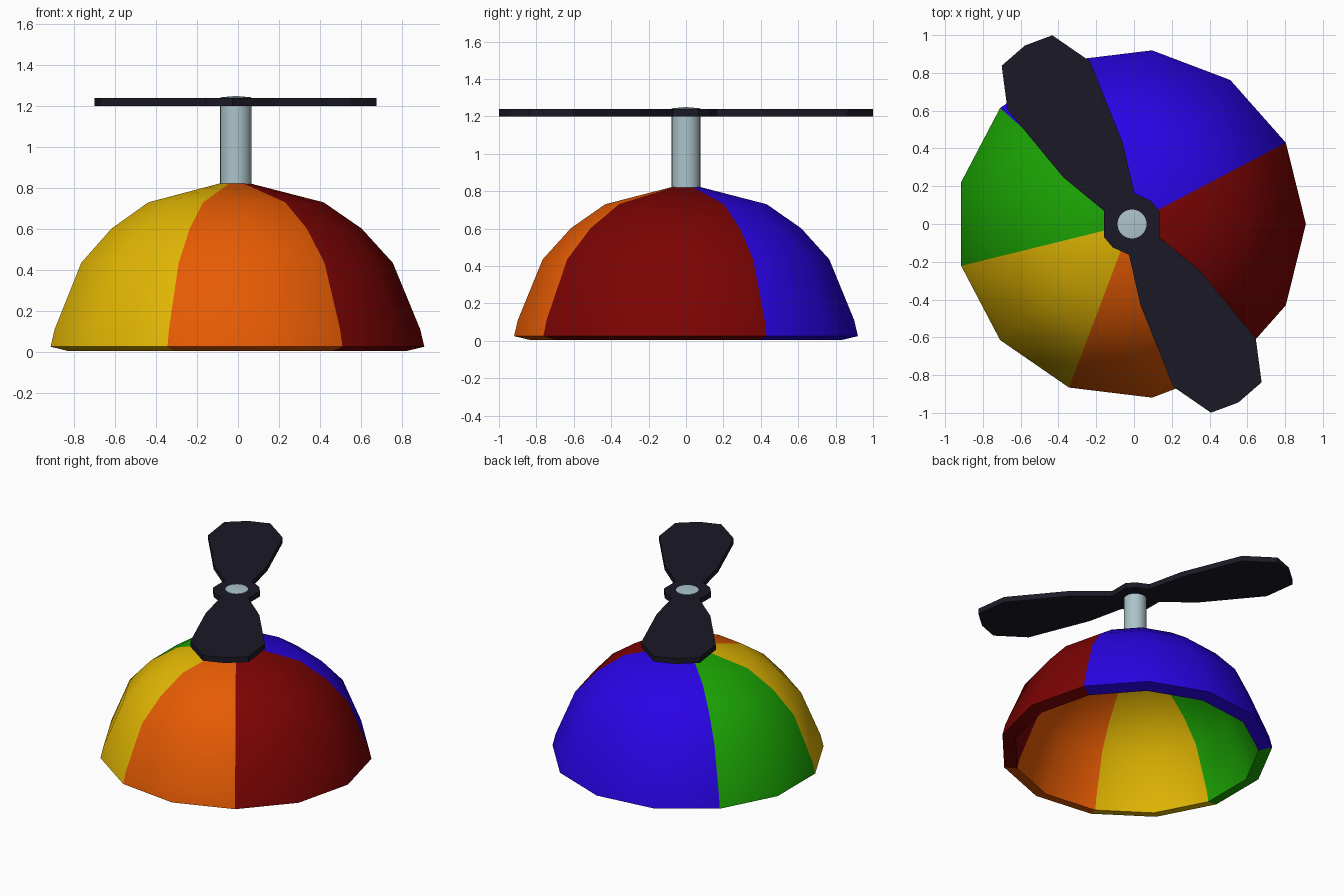
import bpy, bmesh, math

if "Cube" in bpy.data.objects:
    bpy.data.objects.remove(bpy.data.objects["Cube"])

CX = -0.016   # axis of the cap, slightly off centre
PX = -0.0125  # axis of the propeller
SIDES = 13


def material(name, rgb):
    m = bpy.data.materials.new(name)
    m.diffuse_color = (*rgb, 1)
    m.use_nodes = True
    m.node_tree.nodes["Principled BSDF"].inputs["Base Color"].default_value = m.diffuse_color
    return m


red = material("dark_red", (0.20, 0.001, 0.001))
blue = material("blue", (0.022, 0.001, 0.78))
green = material("green", (0.011, 0.37, 0.001))
yellow = material("yellow", (0.76, 0.47, 0.001))
orange = material("orange", (0.79, 0.105, 0.001))
steel = material("pale_steel", (0.41, 0.55, 0.59))
black = material("charcoal", (0.011, 0.010, 0.019))


def finish(bm, name, mats, cx):
    bmesh.ops.recalc_face_normals(bm, faces=bm.faces)
    me = bpy.data.meshes.new(name)
    bm.to_mesh(me)
    bm.free()
    for m in mats:
        me.materials.append(m)
    ob = bpy.data.objects.new(name, me)
    ob.location.x = cx
    bpy.context.collection.objects.link(ob)
    return ob


def smooth(ob, angle=40):
    bpy.ops.object.select_all(action='DESELECT')
    ob.select_set(True)
    bpy.context.view_layer.objects.active = ob
    for mod in list(ob.modifiers):
        bpy.ops.object.modifier_apply(modifier=mod.name)
    bpy.ops.object.shade_smooth_by_angle(angle=math.radians(angle))


def lathe(name, profile, sides, mats, cx, rule=lambda k: 0):
    """Spin a profile of (radius, z) points; radius 0 is a pole."""
    bm = bmesh.new()
    rings = []
    for r, z in profile:
        if r == 0:
            rings.append([bm.verts.new((0, 0, z))] * sides)
        else:
            rings.append([bm.verts.new((r * math.cos(math.tau * k / sides),
                                        r * math.sin(math.tau * k / sides), z))
                          for k in range(sides)])
    for a, b in zip(rings, rings[1:]):
        for k in range(sides):
            n = (k + 1) % sides
            # wound so that the outside faces out
            loop = list(dict.fromkeys([a[k], b[k], b[n], a[n]]))
            bm.faces.new(loop).material_index = rule(k)
    return finish(bm, name, mats, cx)


# Cap: 13-sided dome in five coloured panels, thickened inwards
dome = [(0, 0.842), (0.435, 0.73), (0.62, 0.602),
        (0.772, 0.435), (0.906, 0.11), (0.926, 0.025)]
panels = [0, 1, 1, 1, 1, 2, 2, 3, 3, 4, 4, 0, 0]
cap = lathe("cap_dome", dome, SIDES, [red, blue, green, yellow, orange],
            CX, lambda k: panels[k])
shell = cap.modifiers.new("thickness", 'SOLIDIFY')
shell.thickness = 0.0945
shell.offset = -1
smooth(cap)

# Shaft on top of the cap, poking through the propeller hub
smooth(lathe("propeller_shaft",
             [(0, 1.25), (0.077, 1.243), (0.077, 0.79), (0, 0.79)],
             24, [steel], -0.0105))

# Propeller: half outline, repeated by a half turn, then extruded
half = [(0.147, 0.035), (0.147, 0.068), (0.10, 0.124), (0.014, 0.163),
        (-0.047, 0.43), (-0.221, 0.862), (-0.42, 0.999), (-0.565, 0.945),
        (-0.688, 0.838), (-0.657, 0.604), (-0.362, 0.247), (-0.147, 0.07)]
outline = half + [(-x, -y) for x, y in half]
bm = bmesh.new()
base = bm.faces.new([bm.verts.new((x, y, 1.2)) for x, y in outline])
top = bmesh.ops.extrude_face_region(bm, geom=[base])["geom"]
bmesh.ops.translate(bm, vec=(0, 0, 0.04),
                    verts=[v for v in top if isinstance(v, bmesh.types.BMVert)])
bmesh.ops.triangulate(bm, faces=[f for f in bm.faces if len(f.verts) > 4])
finish(bm, "propeller", [black], PX)
